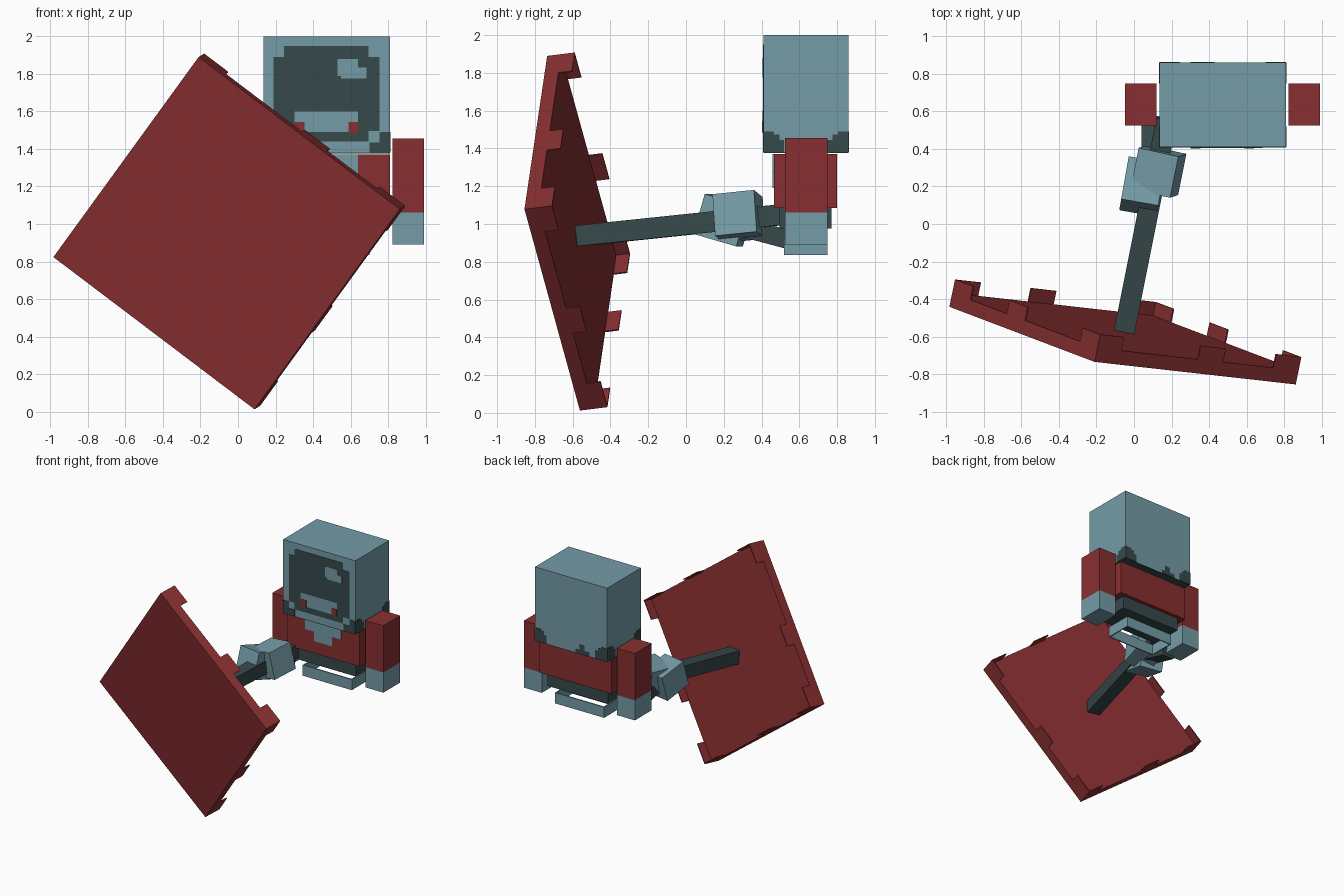
import bpy, bmesh, math
from mathutils import Vector, Matrix

if "Cube" in bpy.data.objects:
    bpy.data.objects.remove(bpy.data.objects["Cube"], do_unlink=True)


def material(name, rgb):
    lin = [((c / 255 + 0.055) / 1.055) ** 2.4 for c in rgb] + [1]
    m = bpy.data.materials.new(name)
    m.use_nodes = True
    m.diffuse_color = lin
    m.node_tree.nodes["Principled BSDF"].inputs["Base Color"].default_value = lin
    return m


RED = material("dark red", (136, 47, 49))
BLUE = material("grey blue", (117, 156, 167))
DARK = material("dark slate", (54, 72, 73))


def boxes(name, mat, parts, matrix=Matrix()):
    """One object made of (x0, x1, y0, y1, z0, z1) boxes."""
    bm = bmesh.new()
    for x0, x1, y0, y1, z0, z1 in parts:
        m = (Matrix.Translation(((x0 + x1) / 2, (y0 + y1) / 2, (z0 + z1) / 2))
             @ Matrix.Diagonal((x1 - x0, y1 - y0, z1 - z0, 1)))
        bmesh.ops.create_cube(bm, size=1, matrix=m)
    me = bpy.data.meshes.new(name)
    bm.to_mesh(me)
    bm.free()
    me.materials.append(mat)
    ob = bpy.data.objects.new(name, me)
    ob.matrix_world = matrix
    bpy.context.collection.objects.link(ob)
    return ob


def centred(name, mat, centre, size, rot):
    x, y, z = (s / 2 for s in size)
    return boxes(name, mat, [(-x, x, -y, y, -z, z)],
                 Matrix.Translation(centre) @ rot)


# ---- Tilted square board: u runs along the top edge, v down the left edge
corner = Vector((-0.21, -0.735, 1.89))
u = Vector((1.07, -0.12, -0.81)).normalized()
v = Vector((-0.785, 0.295, -1.06))
v = (v - u * v.dot(u)).normalized()
n = v.cross(u)
if n.y < 0:
    n = -n
S, LOW, HIGH, T = 1.35, 0.076, 0.15, 0.008
frame = Matrix((u, v, n)).transposed().to_4x4()
frame = Matrix.Translation(corner) @ frame
board = boxes("board", RED, [(0, S, 0, S, 0, LOW)], frame)

# Raised teeth on the rim
teeth = []
for a, b in ((0, 0.12), (0.5, 0.625), (0.875, 1)):
    a, b = a * S, b * S
    teeth += [(a, b, 0, T, LOW, HIGH),
              (0, T, a, b, LOW, HIGH),
              (S - T, S, a, b, LOW, HIGH),
              (S - b, S - a, S - T, S, LOW, HIGH)]
rim = boxes("board_teeth", RED, teeth, frame)

# The board frame may be left handed, so fix the face directions
for ob in (board, rim):
    me = ob.data
    me.transform(ob.matrix_world)
    ob.matrix_world = Matrix()
    bm = bmesh.new()
    bm.from_mesh(me)
    bmesh.ops.recalc_face_normals(bm, faces=bm.faces)
    bm.to_mesh(me)
    bm.free()

# ---- Handle, square to the board
start, end = Vector((-0.055, -0.59, 0.935)), Vector((0.175, 0.56, 1.055))
axis = end - start
yaw = math.atan2(-axis.x, axis.y)
pitch = math.asin(axis.z / axis.length)
along = Matrix.Rotation(yaw, 4, 'Z') @ Matrix.Rotation(pitch, 4, 'X')
centred("handle", DARK, (start + end) / 2, (0.11, axis.length, 0.11), along)

# ---- Two gripping hands and a lower sleeve
centred("front_hand", BLUE, (0.045, 0.2, 1.02), (0.2, 0.24, 0.22),
        Matrix.Rotation(math.radians(-10), 4, 'Z')
        @ Matrix.Rotation(math.radians(-16), 4, 'X'))
centred("rear_hand", BLUE, (0.13, 0.28, 1.04), (0.22, 0.225, 0.225),
        along @ Matrix.Rotation(math.radians(-10), 4, 'Y'))
centred("lower_sleeve", DARK, (0.095, 0.42, 0.95), (0.11, 0.27, 0.1),
        Matrix.Rotation(math.radians(-15), 4, 'X'))

# ---- Head
X0, X1, Y0, Y1, Z0, Z1 = 0.135, 0.81, 0.41, 0.86, 1.38, 2.0
boxes("head", BLUE, [(X0, X1, Y0, Y1, Z0, Z1)])
boxes("head_underside", DARK, [(X0, X1, Y0, Y1, Z0 - 0.004, Z0)])


def face_plates(name, mat, rects, lift):
    """Thin plates (x0, x1, z0, z1) on the front of the head."""
    boxes(name, mat, [(a, b, Y0 - lift, Y0, c, d) for a, b, c, d in rects])


face_plates("face_panel", DARK, [(0.19, 0.755, 1.495, 1.89),
                                 (0.245, 0.695, 1.89, 1.95),
                                 (0.245, 0.695, 1.44, 1.495)], 0.003)
face_plates("face_highlight", BLUE, [(0.53, 0.64, 1.79, 1.88),
                                     (0.55, 0.685, 1.775, 1.835)], 0.005)
face_plates("mouth", BLUE, [(0.30, 0.64, 1.545, 1.60),
                            (0.355, 0.59, 1.49, 1.545)], 0.005)
face_plates("mouth_corners", RED, [(0.30, 0.355, 1.485, 1.545),
                                   (0.59, 0.64, 1.485, 1.545)], 0.007)

# Dark stepped patches at the lower corners of the head
patches = []
e = 0.003
for w, h in ((0.11, 0.065), (0.085, 0.095), (0.055, 0.11)):
    for x in (X0 - e, X1):
        patches += [(x, x + e, Y0, Y0 + w, Z0, Z0 + h),
                    (x, x + e, Y1 - w, Y1, Z0, Z0 + h)]
    patches += [(X0, X0 + w, Y1, Y1 + e, Z0, Z0 + h),
                (X1 - w, X1, Y1, Y1 + e, Z0, Z0 + h)]
for w, h in ((0.11, 0.055), (0.055, 0.11)):
    patches += [(X0, X0 + w, Y0 - e, Y0, Z0, Z0 + h),
                (X1 - w, X1, Y0 - e, Y0, Z0, Z0 + h)]
patches += [(0.30, 0.43, Y1, Y1 + e, Z0, Z0 + 0.03),
            (0.345, 0.39, Y1, Y1 + e, Z0 + 0.03, Z0 + 0.075)]
boxes("head_patches", DARK, patches)

# ---- Torso with collar and waist
boxes("torso", RED, [(0.135, 0.81, 0.465, 0.80, 1.085, 1.37)])
boxes("collar", BLUE, [(0.305, 0.64, 0.459, 0.465, 1.27, 1.37),
                       (0.39, 0.555, 0.459, 0.465, 1.19, 1.27)])
boxes("waist", DARK, [(0.19, 0.755, 0.495, 0.77, 0.975, 1.085)])

# Open hip band below the waist
w = 0.01
boxes("hip_band", BLUE, [(0.24, 0.70, 0.52, 0.52 + w, 0.835, 0.925),
                         (0.24, 0.70, 0.75 - w, 0.75, 0.835, 0.925),
                         (0.24, 0.24 + w, 0.52, 0.75, 0.835, 0.925),
                         (0.70 - w, 0.70, 0.52, 0.75, 0.835, 0.925)])

# ---- Hanging arms on both sides
for side, x in (("left", 0.823), ("right", -0.047)):
    boxes(side + "_sleeve", RED, [(x, x + 0.168, 0.525, 0.75, 1.06, 1.455)])
    boxes(side + "_cuff", BLUE, [(x, x + 0.168, 0.525, 0.75, 0.89, 1.06)])
